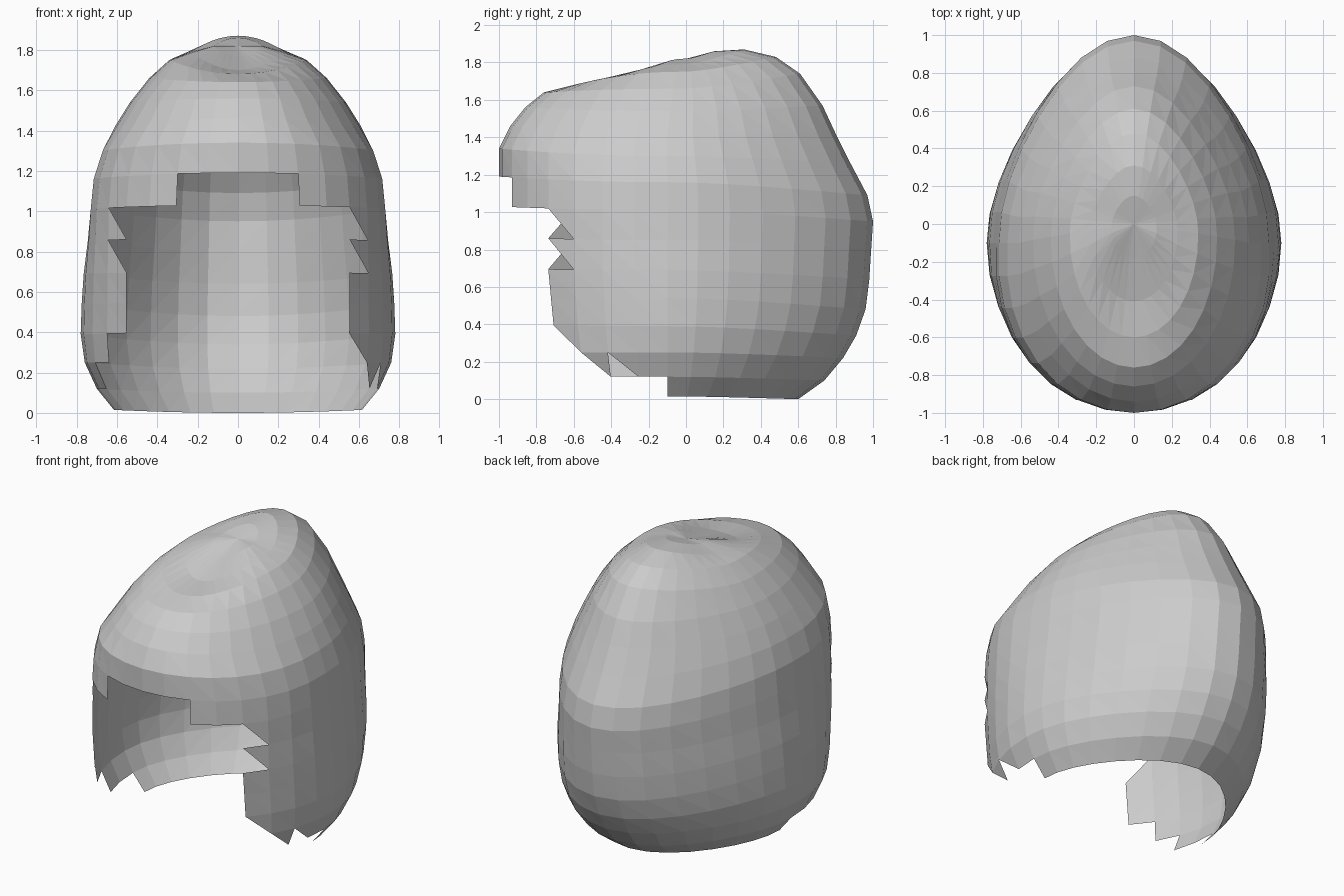
import bpy, bmesh, math

if "Cube" in bpy.data.objects:
    bpy.data.objects.remove(bpy.data.objects["Cube"])

# Rings from crown to hem: front y, front z, back y, back z, half width, side z
RINGS = [
    (-.18, 1.765, .15, 1.86, .12, 1.82), (-.41, 1.70, .31, 1.87, .23, 1.79),
    (-.60, 1.68, .48, 1.83, .34, 1.75), (-.76, 1.64, .61, 1.74, .44, 1.66),
    (-.86, 1.56, .73, 1.57, .535, 1.54), (-.94, 1.46, .80, 1.42, .61, 1.42),
    (-1.0, 1.34, .88, 1.26, .67, 1.30), (-1.0, 1.19, .97, 1.09, .715, 1.16),
    (-1.0, 1.03, 1.0, .95, .73, 1.01), (-1.0, .87, .99, .80, .745, .85),
    (-1.0, .70, .98, .64, .765, .69), (-.98, .55, .96, .48, .775, .54),
    (-.96, .40, .91, .34, .78, .39), (-.93, .25, .84, .22, .76, .25),
    (-.89, .12, .74, .10, .70, .12), (-.80, .01, .60, 0, .615, .015)]
SEG = 32
# Face opening: columns removed each side of the centre, per row (.5 = half a quad)
OPEN_RIGHT = {8: 2, 9: 4.5, 10: 4.5, 11: 4, 12: 4, 13: 4.5, 14: 5.5, 15: 8}
OPEN_LEFT = {8: 2, 9: 4.5, 10: 4.5, 11: 4, 12: 4, 13: 5, 14: 6, 15: 8}


def ring_point(i, j):
    fy, fz, by, bz, w, sz = RINGS[i]
    t = 2 * math.pi * j / SEG            # 0 = front, towards +x
    c, s = math.cos(t), math.sin(t)
    cy = -0.1 * min(1, (i + 1) / 6)
    if c >= 0:                           # front half, a little squarer
        bulge = min(.05, max(0, .78 - w)) if 5 < i < 13 else .01
        x = w * (s + bulge * math.sin(2 * t))
        y = cy + (fy - cy) * c
        z = sz + (fz - sz) * c * c
    else:                                # back half, egg-pointed
        c = -c
        x = w * s
        y = cy + (by - cy) * (c - .24 * s * s * c)
        z = sz + (bz - sz) * c * c
    return x, y, z


bm = bmesh.new()
pole = bm.verts.new((0, 0, 1.82))
grid = [[bm.verts.new(ring_point(i, j)) for j in range(SEG)] for i in range(len(RINGS))]

# Crown fan
for j in range(SEG):
    bm.faces.new((pole, grid[0][j], grid[0][(j + 1) % SEG]))

# Shell rows, each quad split on the same diagonal, leaving out the opening
for i in range(len(RINGS) - 1):
    row = i + 1
    for j in range(SEG):
        k = (j + 1) % SEG
        a, b, c, d = grid[i][j], grid[i + 1][j], grid[i + 1][k], grid[i][k]
        right = j < SEG // 2
        col = j if right else SEG - 1 - j
        limit = (OPEN_RIGHT if right else OPEN_LEFT).get(row, 0)
        lower, upper = (a, b, c), (a, c, d)
        inner, outer = (lower, upper) if right else (upper, lower)
        notch = right and row == 14 and col == 6
        if col >= limit and not notch:
            bm.faces.new(inner)
        if col + .5 >= limit:
            bm.faces.new(outer)

bmesh.ops.delete(bm, geom=[v for v in bm.verts if not v.link_faces], context='VERTS')
mesh = bpy.data.meshes.new("hood_shell")
bm.to_mesh(mesh)
bm.free()

grey = bpy.data.materials.new("light grey")
grey.diffuse_color = (0.6, 0.6, 0.6, 1)
grey.use_nodes = True
grey.node_tree.nodes["Principled BSDF"].inputs["Base Color"].default_value = grey.diffuse_color
mesh.materials.append(grey)
bpy.context.collection.objects.link(bpy.data.objects.new("hood_shell", mesh))
